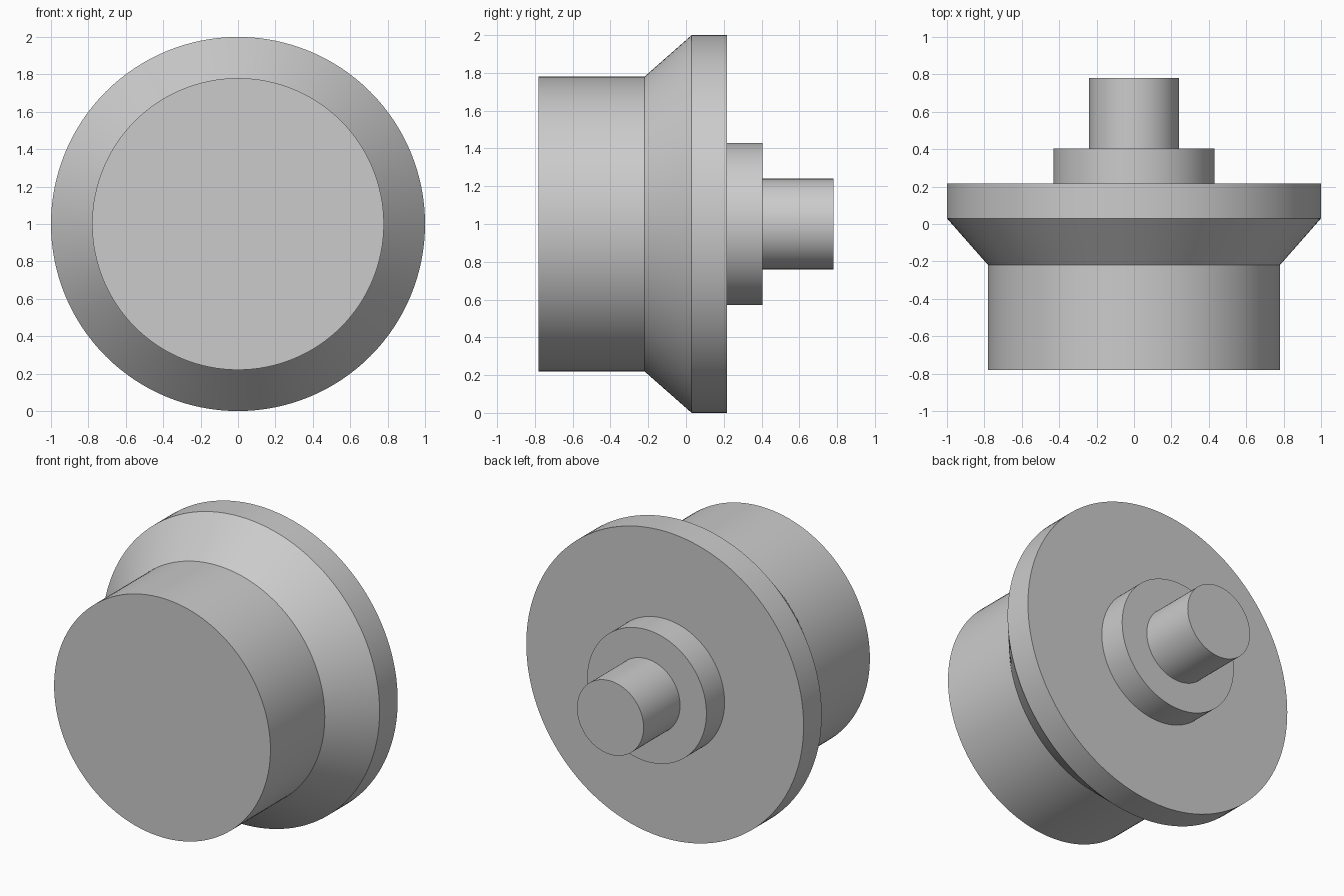
import bpy
import bmesh
from math import radians, tau
from mathutils import Matrix, Vector

cube = bpy.data.objects.get("Cube")
if cube:
    bpy.data.objects.remove(cube, do_unlink=True)

SEGMENTS = 128
AXIS_HEIGHT = 1.0

# Plain grey finish
grey = bpy.data.materials.new("plain_grey")
grey.use_nodes = True
colour = (0.6, 0.6, 0.6, 1)
grey.diffuse_color = colour
grey.node_tree.nodes["Principled BSDF"].inputs["Base Color"].default_value = colour

# Radius and y position along the turning axis, front to back
profile = [
    (0.78, -0.78), (0.78, -0.22),   # front drum
    (1.0, 0.03), (1.0, 0.217),      # conical flare and flange rim
    (0.43, 0.217), (0.43, 0.404),   # rear collar
    (0.24, 0.404), (0.24, 0.78),    # rear shaft
]


def lathe(name, points, material):
    """Turn a profile around the y axis into a closed solid with flat caps."""
    bm = bmesh.new()
    rings = []
    for radius, y in points:
        spokes = [Matrix.Rotation(tau * i / SEGMENTS, 3, "Y") @ Vector((radius, y, 0))
                  for i in range(SEGMENTS)]
        rings.append([bm.verts.new(p) for p in spokes])
    for a, b in zip(rings, rings[1:]):
        for i in range(SEGMENTS):
            j = (i + 1) % SEGMENTS
            bm.faces.new((a[i], a[j], b[j], b[i]))
    bm.faces.new(rings[0])
    bm.faces.new(rings[-1])
    bmesh.ops.recalc_face_normals(bm, faces=bm.faces)
    mesh = bpy.data.meshes.new(name)
    bm.to_mesh(mesh)
    bm.free()
    mesh.materials.append(material)
    obj = bpy.data.objects.new(name, mesh)
    bpy.context.collection.objects.link(obj)
    return obj


body = lathe("flanged_knob", profile, grey)
body.location.z = AXIS_HEIGHT

# Smooth round walls, crisp rims
bpy.ops.object.select_all(action="DESELECT")
body.select_set(True)
bpy.context.view_layer.objects.active = body
bpy.ops.object.shade_smooth_by_angle(angle=radians(30))
